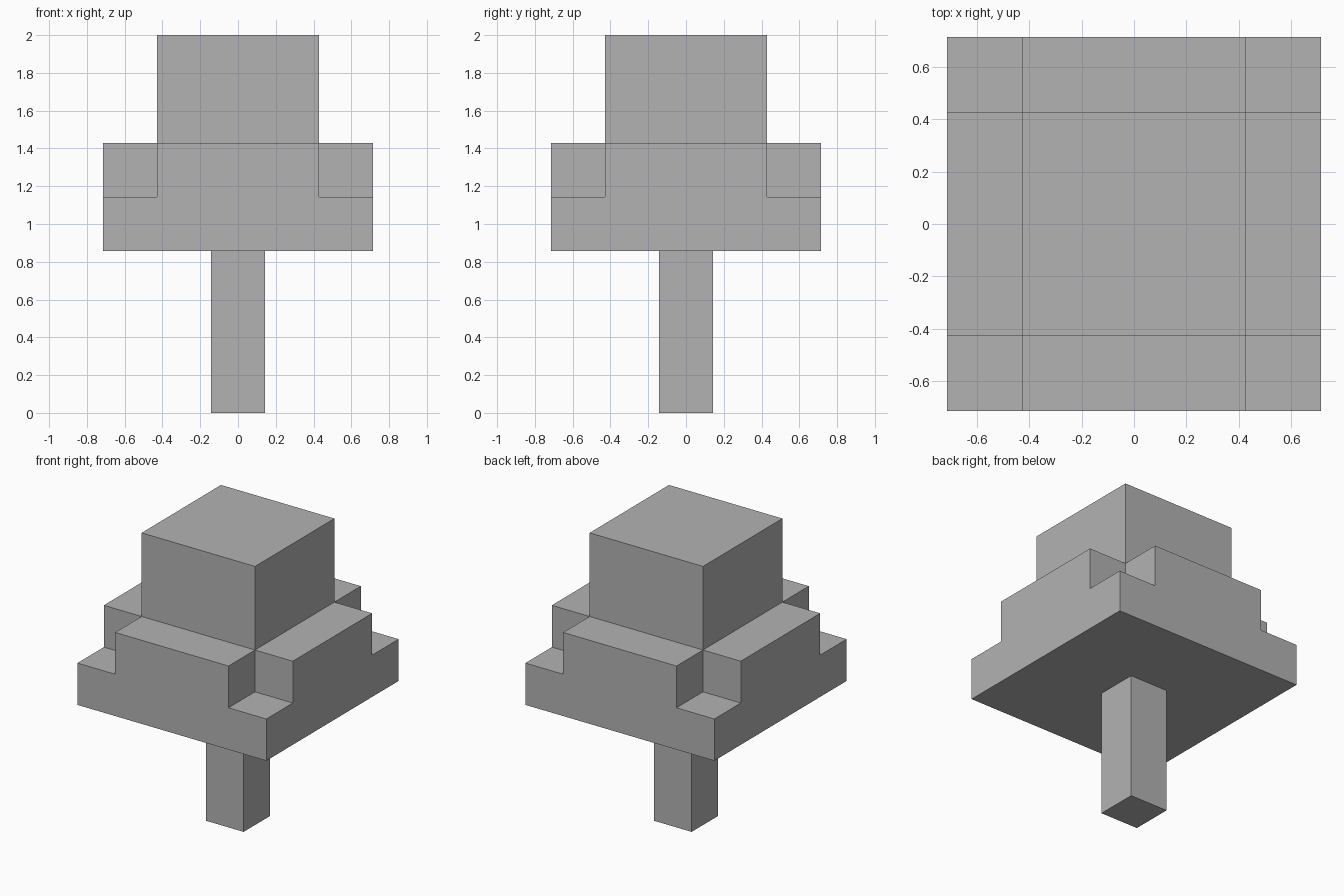
import bpy, bmesh
from mathutils import Matrix, Vector

if "Cube" in bpy.data.objects:
    bpy.data.objects.remove(bpy.data.objects["Cube"], do_unlink=True)

U = 1 / 7  # one block unit: the tree is 14 units tall

grey = bpy.data.materials.new("plain grey")
grey.use_nodes = True
grey.diffuse_color = (0.45, 0.45, 0.45, 1)
grey.node_tree.nodes["Principled BSDF"].inputs["Base Color"].default_value = grey.diffuse_color


def block(half, z0, z1):
    """Square block, in block units."""
    bm = bmesh.new()
    bmesh.ops.create_cube(bm, size=1)
    size = Matrix.Diagonal((2 * half * U, 2 * half * U, (z1 - z0) * U, 1))
    bm.transform(Matrix.Translation((0, 0, (z0 + z1) / 2 * U)) @ size)
    return bm


def raise_faces(bm, rule, height):
    """Extrude upward the top faces whose centre obeys the rule."""
    faces = [f for f in bm.faces if f.normal.z > 0.9 and rule(f.calc_center_median())]
    new = bmesh.ops.extrude_face_region(bm, geom=faces)["geom"]
    verts = [g for g in new if isinstance(g, bmesh.types.BMVert)]
    bmesh.ops.translate(bm, verts=verts, vec=(0, 0, height * U))
    old = [f for f in faces if f.is_valid]
    if old:
        bmesh.ops.delete(bm, geom=old, context="FACES")
    bm.normal_update()


def finish(bm, name):
    mesh = bpy.data.meshes.new(name)
    bm.to_mesh(mesh)
    bm.free()
    mesh.materials.append(grey)
    bpy.context.collection.objects.link(bpy.data.objects.new(name, mesh))


# Trunk, open where it meets the foliage
trunk = block(1, 0, 6)
top = [f for f in trunk.faces if f.normal.z > 0.9]
bmesh.ops.delete(trunk, geom=top, context="FACES_ONLY")
finish(trunk, "trunk")

# Foliage: wide slab, then a cross without corners, then the crown
foliage = block(5, 6, 8)
for axis in (Vector((1, 0, 0)), Vector((0, 1, 0))):
    for side in (-3, 3):
        geom = foliage.verts[:] + foliage.edges[:] + foliage.faces[:]
        bmesh.ops.bisect_plane(foliage, geom=geom, plane_co=axis * side * U, plane_no=axis)
foliage.normal_update()
raise_faces(foliage, lambda c: min(abs(c.x), abs(c.y)) < 3 * U, 2)
raise_faces(foliage, lambda c: max(abs(c.x), abs(c.y)) < 3 * U, 4)
bmesh.ops.recalc_face_normals(foliage, faces=foliage.faces)
finish(foliage, "foliage")
